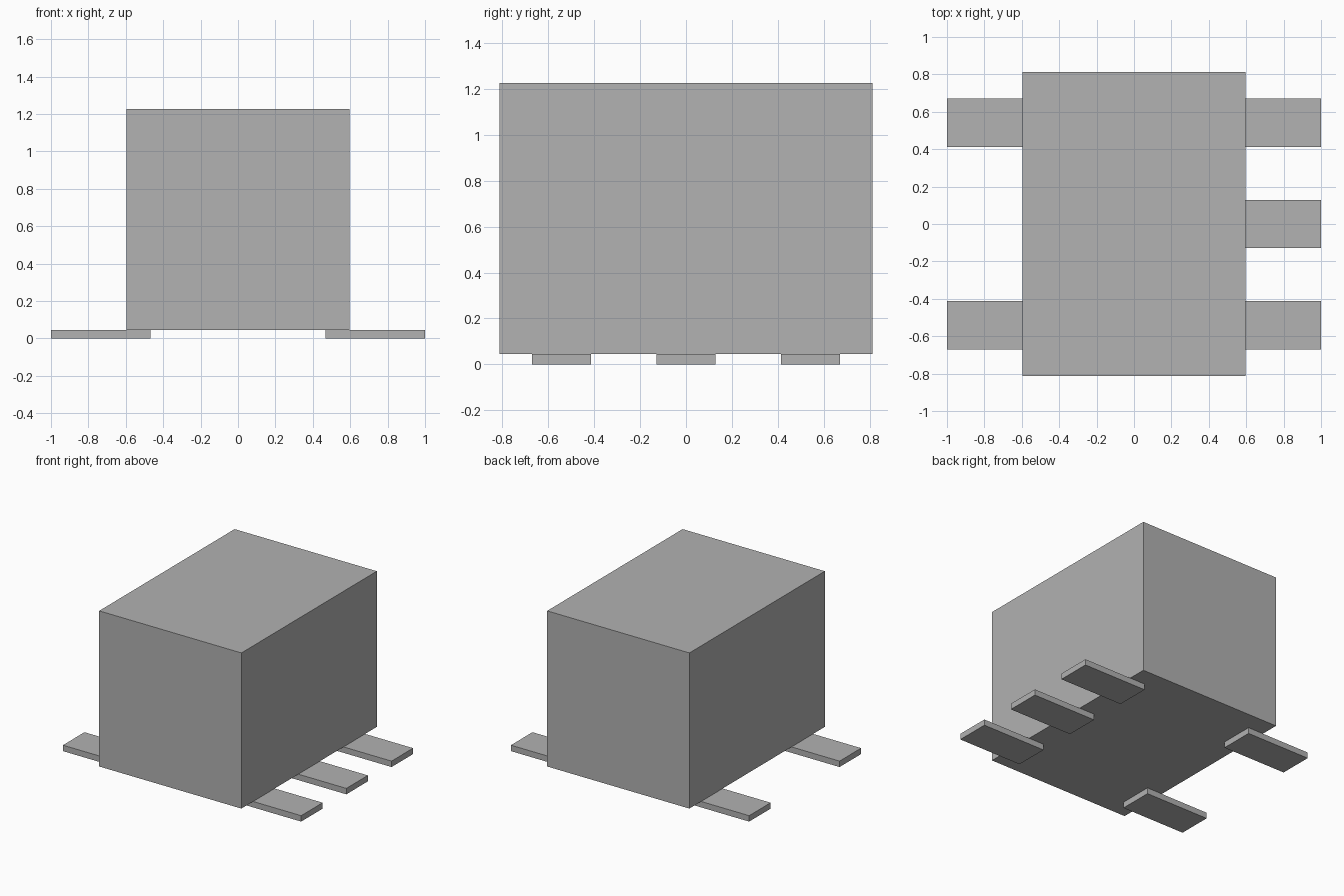
import bpy

cube = bpy.data.objects.get("Cube")
if cube:
    bpy.data.objects.remove(cube, do_unlink=True)

# Single grey material
GREY = (0.445, 0.445, 0.445, 1.0)
grey = bpy.data.materials.new("plain_grey")
grey.use_nodes = True
grey.diffuse_color = GREY
grey.node_tree.nodes["Principled BSDF"].inputs["Base Color"].default_value = GREY


def box(name, low, high):
    """Axis-aligned box between two corners."""
    centre = [(a + b) / 2 for a, b in zip(low, high)]
    size = [b - a for a, b in zip(low, high)]
    bpy.ops.mesh.primitive_cube_add(size=1, location=centre)
    obj = bpy.context.object
    obj.name = name
    for v in obj.data.vertices:
        v.co = [c * s for c, s in zip(v.co, size)]
    obj.data.materials.append(grey)
    return obj


PIN_TOP = 0.045
PIN_HALF_WIDTH = 0.129
PIN_INNER, PIN_OUTER = 0.468, 1.0
PIN_ROW = 0.542

# Main block, resting on the pins
box("body", (-0.597, -0.812, PIN_TOP), (0.597, 0.812, 1.226))

# Flat pins: three on the left side, two on the right
pins = {
    "left": (1, {"front": -PIN_ROW, "middle": 0.0, "back": PIN_ROW}),
    "right": (-1, {"front": -PIN_ROW, "back": PIN_ROW}),
}
for side, (sign, rows) in pins.items():
    x0, x1 = sorted((sign * PIN_INNER, sign * PIN_OUTER))
    for row, y in rows.items():
        box(f"pin_{side}_{row}",
            (x0, y - PIN_HALF_WIDTH, 0.0),
            (x1, y + PIN_HALF_WIDTH, PIN_TOP))
